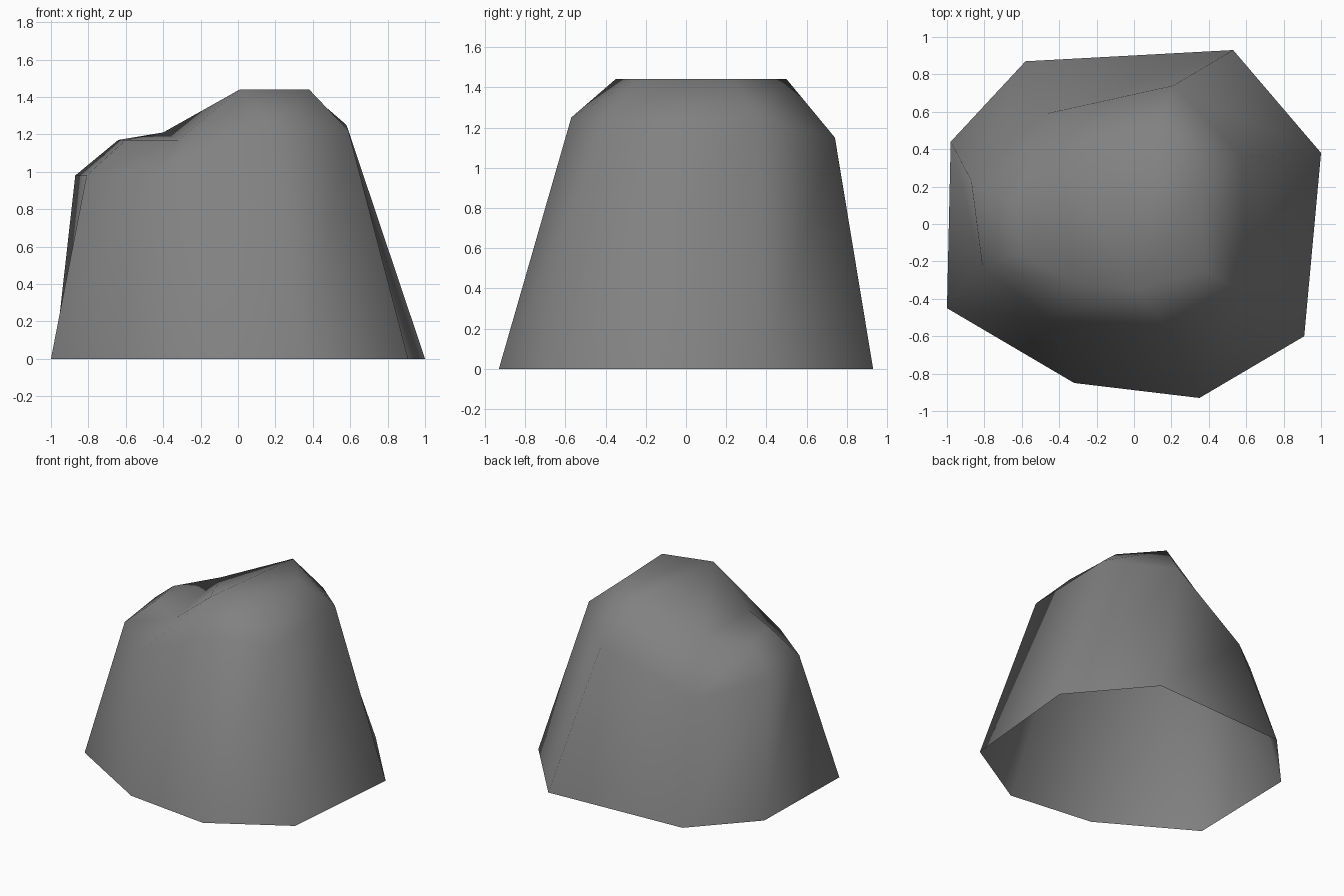
import bpy
import bmesh

if "Cube" in bpy.data.objects:
    bpy.data.objects.remove(bpy.data.objects["Cube"])

# Three irregular eight-sided rings, counter-clockwise from the front
base = [(.35, -.93, 0), (.91, -.60, 0), (1, .38, 0), (.53, .93, 0),
        (-.58, .87, 0), (-.98, .44, 0), (-1, -.45, 0), (-.32, -.85, 0)]
shoulder = [(.18, -.57, 1.25), (.59, -.37, 1.22), (.58, .36, 1.25), (.21, .74, 1.15),
            (-.47, .59, .86), (-.87, .23, .98), (-.81, -.23, .98), (-.45, -.51, .98)]
crown = [(.01, -.35, 1.44), (.38, -.25, 1.44), (.36, .23, 1.44), (.12, .50, 1.44),
         (-.40, .36, 1.21), (-.64, .12, 1.17), (-.60, -.16, 1.17), (-.32, -.31, 1.17)]

bm = bmesh.new()
rings = [[bm.verts.new(p) for p in ring] for ring in (base, shoulder, crown)]

# Sides: bridge each ring to the next, leaving the underside open
for low, high in zip(rings, rings[1:]):
    for i in range(8):
        j = (i + 1) % 8
        bm.faces.new((low[i], low[j], high[j], high[i]))

# Top: high flat, slope down, low ledge on the left
for face in ((0, 1, 2, 3), (0, 3, 4, 7), (4, 5, 6, 7)):
    bm.faces.new([rings[2][i] for i in face])

# The whole stone is smooth shaded
for f in bm.faces:
    f.smooth = True

mesh = bpy.data.meshes.new("rock")
bm.to_mesh(mesh)
bm.free()

stone = bpy.data.materials.new("stone_grey")
stone.diffuse_color = (.22, .22, .22, 1)
stone.use_nodes = True
stone.node_tree.nodes["Principled BSDF"].inputs["Base Color"].default_value = stone.diffuse_color
mesh.materials.append(stone)

rock = bpy.data.objects.new("rock", mesh)
bpy.context.collection.objects.link(rock)
